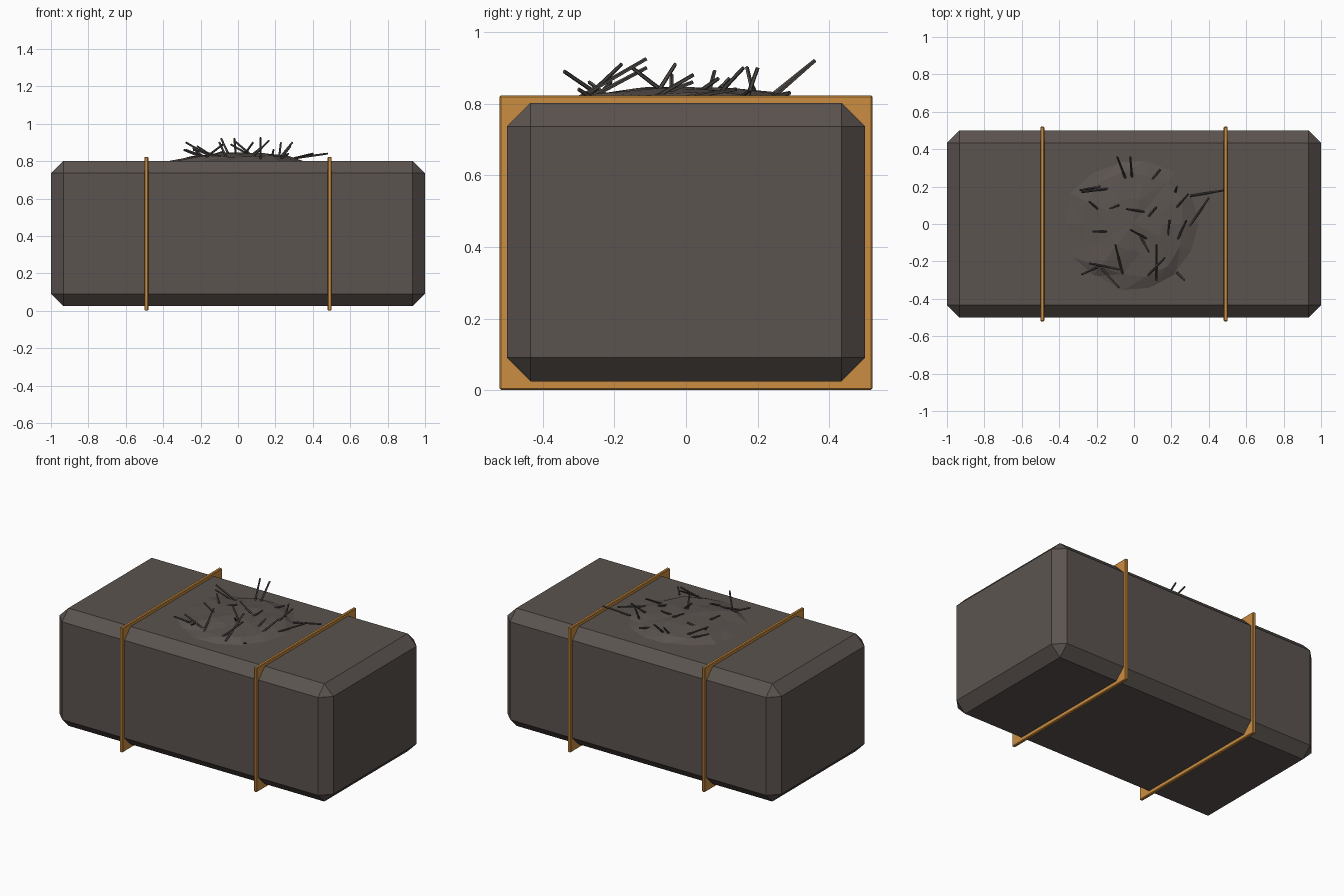
import bpy, bmesh, math, random
from mathutils import Vector

if "Cube" in bpy.data.objects:
    bpy.data.objects.remove(bpy.data.objects["Cube"])

random.seed(4)


def material(name, rgb):
    m = bpy.data.materials.new(name)
    m.diffuse_color = (*rgb, 1)
    m.use_nodes = True
    m.node_tree.nodes["Principled BSDF"].inputs["Base Color"].default_value = m.diffuse_color
    return m


BALE = material("dull brown grey", (0.105, 0.088, 0.080))
STRAW = material("dark straw", (0.080, 0.070, 0.064))
CORD = material("orange cord", (0.60, 0.27, 0.052))


def finish(bm, name, mat):
    bmesh.ops.recalc_face_normals(bm, faces=bm.faces)
    me = bpy.data.meshes.new(name)
    bm.to_mesh(me)
    bm.free()
    me.materials.append(mat)
    ob = bpy.data.objects.new(name, me)
    bpy.context.collection.objects.link(ob)
    return ob


def box(name, size, centre, bevel, mat):
    bm = bmesh.new()
    bmesh.ops.create_cube(bm, size=1)
    for v in bm.verts:
        v.co = Vector([v.co[i] * size[i] + centre[i] for i in range(3)])
    bmesh.ops.bevel(bm, geom=bm.edges[:], offset=bevel, segments=1,
                    affect='EDGES', profile=0.5)
    return finish(bm, name, mat)


# chamfered bale body
box("bale_body", (2, 1, 0.777), (0, 0, 0.4135), 0.066, BALE)

# two flat binding bands, standing proud of the bale all round
for side, x in (("left", -0.49), ("right", 0.49)):
    box(side + "_binding", (0.021, 1.04, 0.822), (x, 0, 0.412), 0.004, CORD)

# low uneven mound of loose material on top
bm = bmesh.new()
N = 14
rings = []
for r, h in ((0.385, 0.797), (0.28, 0.822), (0.15, 0.840)):
    ring = []
    for i in range(N):
        a = 2 * math.pi * i / N
        k = r * random.uniform(0.9, 1.05)
        z = h + (random.uniform(-0.006, 0.01) if r < 0.38 else 0)
        ring.append(bm.verts.new((k * math.cos(a), k * math.sin(a), z)))
    rings.append(ring)
peak = bm.verts.new((-0.01, 0.0, 0.846))
for i in range(N):
    j = (i + 1) % N
    for lo, hi in zip(rings, rings[1:]):
        bm.faces.new((lo[i], lo[j], hi[j]))
        bm.faces.new((lo[i], hi[j], hi[i]))
    bm.faces.new((rings[-1][i], rings[-1][j], peak))
bm.faces.new(rings[0][::-1])
finish(bm, "loose_mound", BALE)

# straws: foot x, y, then tip x, y, z
STRAWS = [
    (-.04, .23, -.09, .36, .92), (-.01, .24, -.02, .36, .92),
    (.08, .22, .14, .29, .83), (-.13, .19, -.28, .17, .90),
    (-.18, .20, -.29, .18, .86), (-.18, .07, -.24, .12, .87),
    (-.18, .07, -.08, .10, .85), (.09, .06, -.04, .08, .89),
    (.05, .01, .12, .09, .87), (.22, .08, .29, .16, .90),
    (.30, .15, .48, .18, .84), (.30, -.01, .40, .14, .84),
    (.23, -.09, .28, .02, .88), (.18, -.10, .19, .02, .86),
    (-.12, -.04, -.22, -.04, .88), (.09, -.09, -.02, -.03, .91),
    (.02, -.04, .08, -.15, .90), (-.06, -.27, -.10, -.11, .90),
    (.07, -.28, .165, -.18, .91), (.12, -.30, .12, -.11, .925),
    (-.05, -.25, -.24, -.21, .86), (-.15, -.21, -.28, -.27, .86),
    (-.18, -.23, -.08, -.34, .89), (.22, .17, .23, .20, .90),
    (.23, -.26, .27, -.30, .84),
]
bm = bmesh.new()
for x0, y0, x1, y1, z1 in STRAWS:
    foot = Vector((x0, y0, 0.815))
    tip = Vector((x1, y1, z1))
    d = tip - foot
    made = bmesh.ops.create_cone(bm, cap_ends=True, segments=5, radius1=0.0065,
                                 radius2=0.0055, depth=d.length)
    rot = d.to_track_quat('Z', 'Y')
    for v in made["verts"]:
        v.co = rot @ v.co + (foot + tip) / 2
finish(bm, "loose_straws", STRAW)
